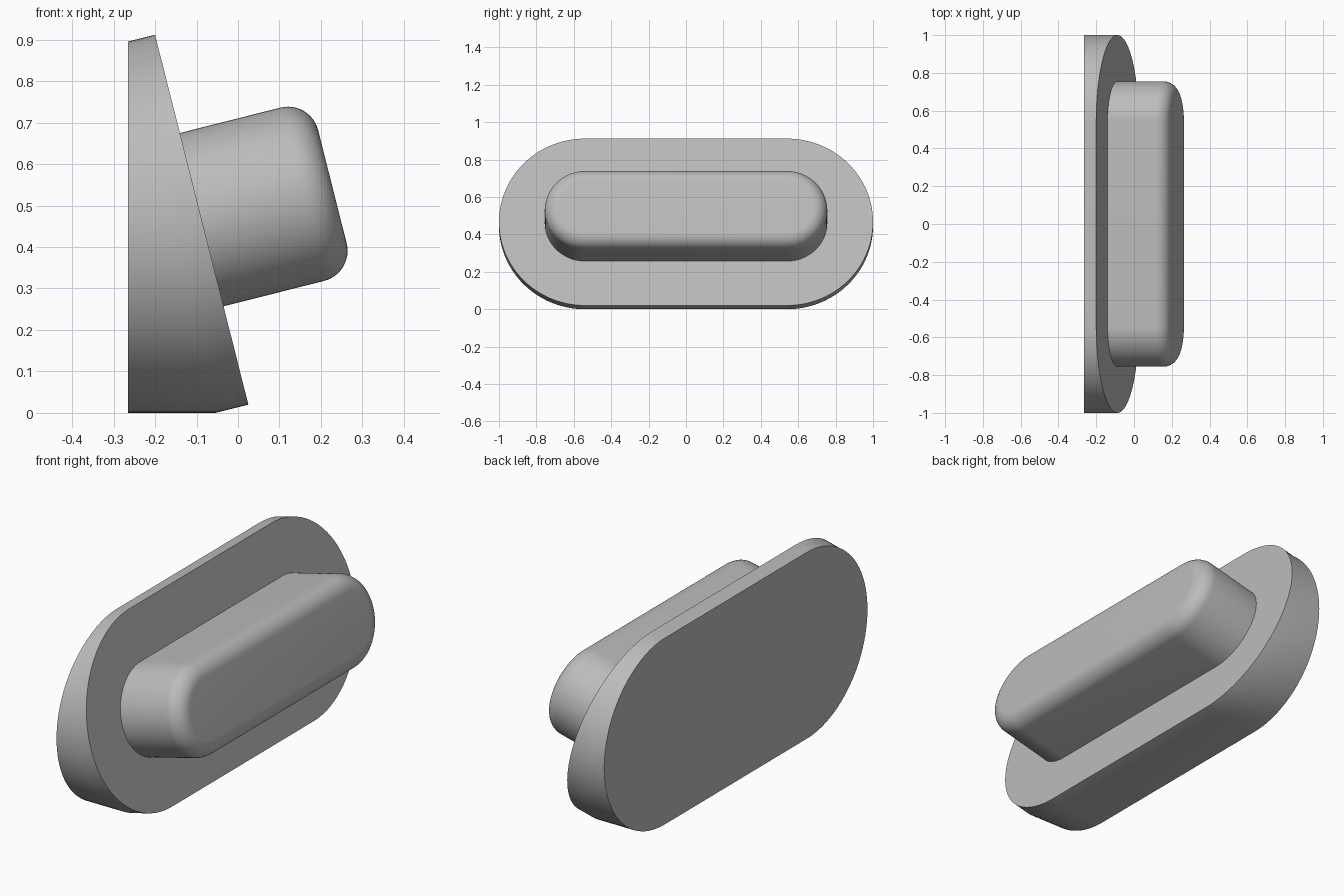
import bpy
import bmesh
from math import sin, cos, pi, atan2, radians
from mathutils import Vector

cube = bpy.data.objects.get("Cube")
if cube:
    bpy.data.objects.remove(cube)

# Tilted frame of the front face
TILT = atan2(0.225, 0.892)
OUT = Vector((cos(TILT), 0, sin(TILT)))
UP = Vector((-sin(TILT), 0, cos(TILT)))
CENTRE = Vector((-0.0875, 0, 0.466))
HALF_STRAIGHT = 0.54
BACK_X = -0.265
SEGMENTS = 48

grey = bpy.data.materials.new("plain_grey")
grey.use_nodes = True
colour = (0.5, 0.5, 0.5, 1)
grey.diffuse_color = colour
grey.node_tree.nodes["Principled BSDF"].inputs["Base Color"].default_value = colour


def slot_ring(radius, depth):
    """Rounded slot outline in the tilted plane, at a depth along OUT."""
    points = []
    for side in (1, -1):
        for i in range(SEGMENTS + 1):
            a = pi * i / SEGMENTS
            y = side * (HALF_STRAIGHT + radius * sin(a))
            points.append(CENTRE + OUT * depth + UP * (side * radius * cos(a)) + Vector((0, y, 0)))
    return points


def loft(name, rings):
    """Skin a list of matching rings and cap both ends."""
    bm = bmesh.new()
    loops = [[bm.verts.new(p) for p in ring] for ring in rings]
    for a, b in zip(loops, loops[1:]):
        for i in range(len(a)):
            j = (i + 1) % len(a)
            bm.faces.new((a[i], a[j], b[j], b[i]))
    bm.faces.new(loops[0])
    bm.faces.new(loops[-1])
    bmesh.ops.remove_doubles(bm, verts=bm.verts, dist=0.00001)
    bmesh.ops.recalc_face_normals(bm, faces=bm.faces)
    mesh = bpy.data.meshes.new(name)
    bm.to_mesh(mesh)
    bm.free()
    mesh.materials.append(grey)
    obj = bpy.data.objects.new(name, mesh)
    bpy.context.collection.objects.link(obj)
    bpy.ops.object.select_all(action="DESELECT")
    obj.select_set(True)
    bpy.context.view_layer.objects.active = obj
    bpy.ops.object.shade_smooth_by_angle(angle=radians(30))
    return obj


# Wedge plate: square rim behind the tilted face, then straight to the flat back
front = slot_ring(0.46, 0)
rim = [p - OUT * min(0.0825, (p.x - BACK_X) / OUT.x) for p in front]
back = [Vector((BACK_X, p.y, p.z)) for p in rim]
loft("wedge_plate", [back, rim, front])

# Raised grip with a rounded outer edge
RADIUS, HEIGHT, FILLET = 0.2155, 0.325, 0.075
grip = [slot_ring(RADIUS, -0.01)]
for i in range(13):
    a = pi / 2 * i / 12
    grip.append(slot_ring(RADIUS - FILLET * (1 - cos(a)), HEIGHT - FILLET * (1 - sin(a))))
loft("raised_grip", grip)
